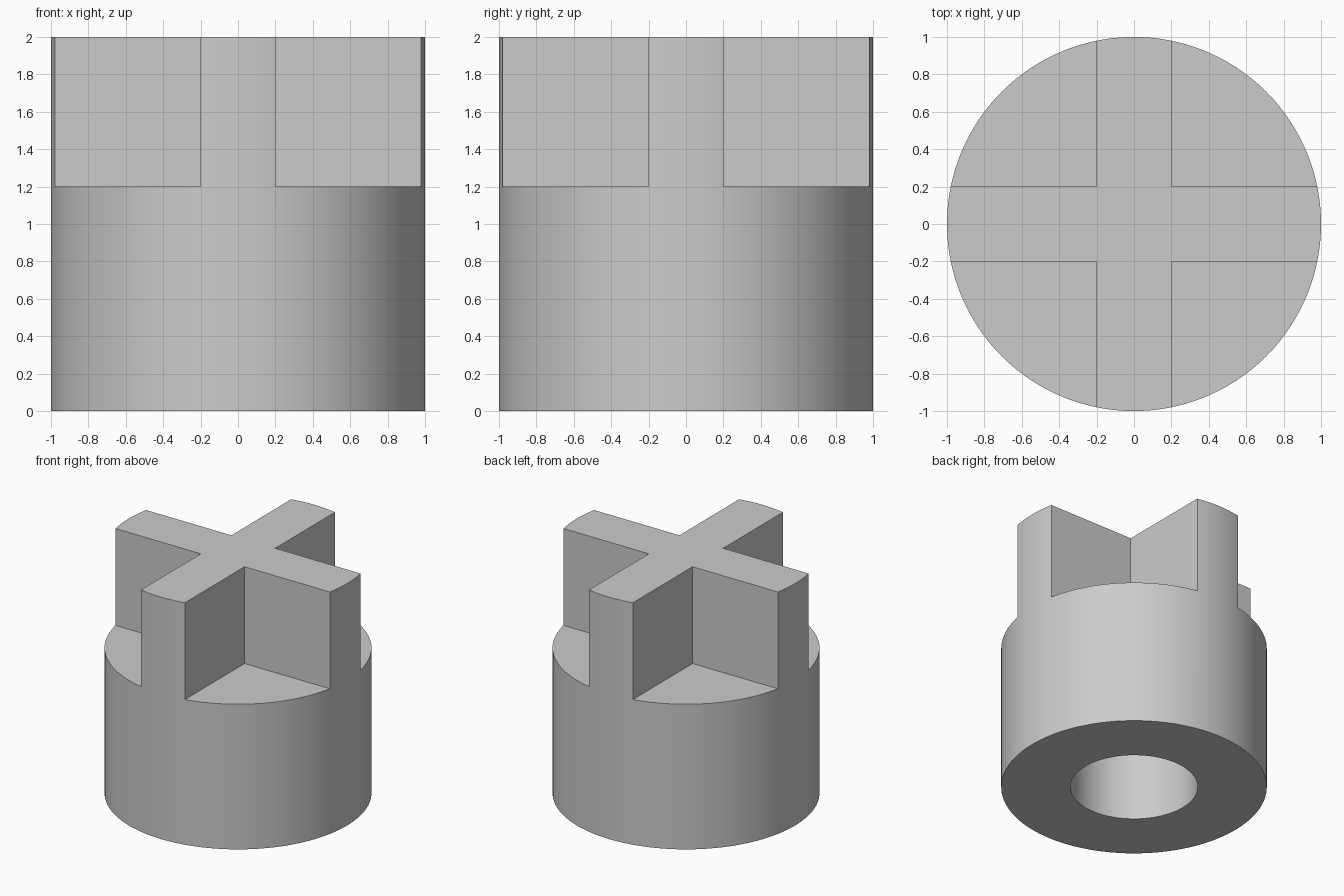
import bpy
import math

cube = bpy.data.objects.get("Cube")
if cube:
    bpy.data.objects.remove(cube, do_unlink=True)

HEIGHT, RADIUS = 2.0, 1.0
SHOULDER, ARM_HALF = 1.2, 0.2
BORE_RADIUS, BORE_DEPTH = 0.48, 1.0

grey = bpy.data.materials.new("plain grey")
grey.use_nodes = True
colour = (0.6, 0.6, 0.6, 1)
grey.diffuse_color = colour
grey.node_tree.nodes["Principled BSDF"].inputs["Base Color"].default_value = colour


def cylinder(name, radius, bottom, top, sides):
    bpy.ops.mesh.primitive_cylinder_add(
        vertices=sides, radius=radius, depth=top - bottom,
        location=(0, 0, (bottom + top) / 2))
    obj = bpy.context.object
    obj.name = name
    obj.data.materials.append(grey)
    return obj


def notch_box(sx, sy):
    # Square block that clears one quadrant between the arms
    size = 1.2
    bpy.ops.mesh.primitive_cube_add(size=size, location=(
        sx * (ARM_HALF + size / 2), sy * (ARM_HALF + size / 2), SHOULDER + size / 2))
    obj = bpy.context.object
    obj.name = "notch_cutter"
    obj.data.materials.append(grey)
    return obj


def cut(target, cutter):
    cutter.hide_render = True
    mod = target.modifiers.new("cut", "BOOLEAN")
    mod.operation = "DIFFERENCE"
    mod.solver = "EXACT"
    mod.object = cutter
    bpy.context.view_layer.objects.active = target
    bpy.ops.object.modifier_apply(modifier=mod.name)
    bpy.data.objects.remove(cutter, do_unlink=True)


# Round body, with the cross left standing on top
body = cylinder("cross_coupling_body", RADIUS, 0, HEIGHT, 128)
for sx in (-1, 1):
    for sy in (-1, 1):
        cut(body, notch_box(sx, sy))

# Blind bore in the underside
cut(body, cylinder("bore_cutter", BORE_RADIUS, -0.2, BORE_DEPTH, 64))

bpy.ops.object.select_all(action="DESELECT")
body.select_set(True)
bpy.context.view_layer.objects.active = body
bpy.ops.object.shade_smooth_by_angle(angle=math.radians(30))
